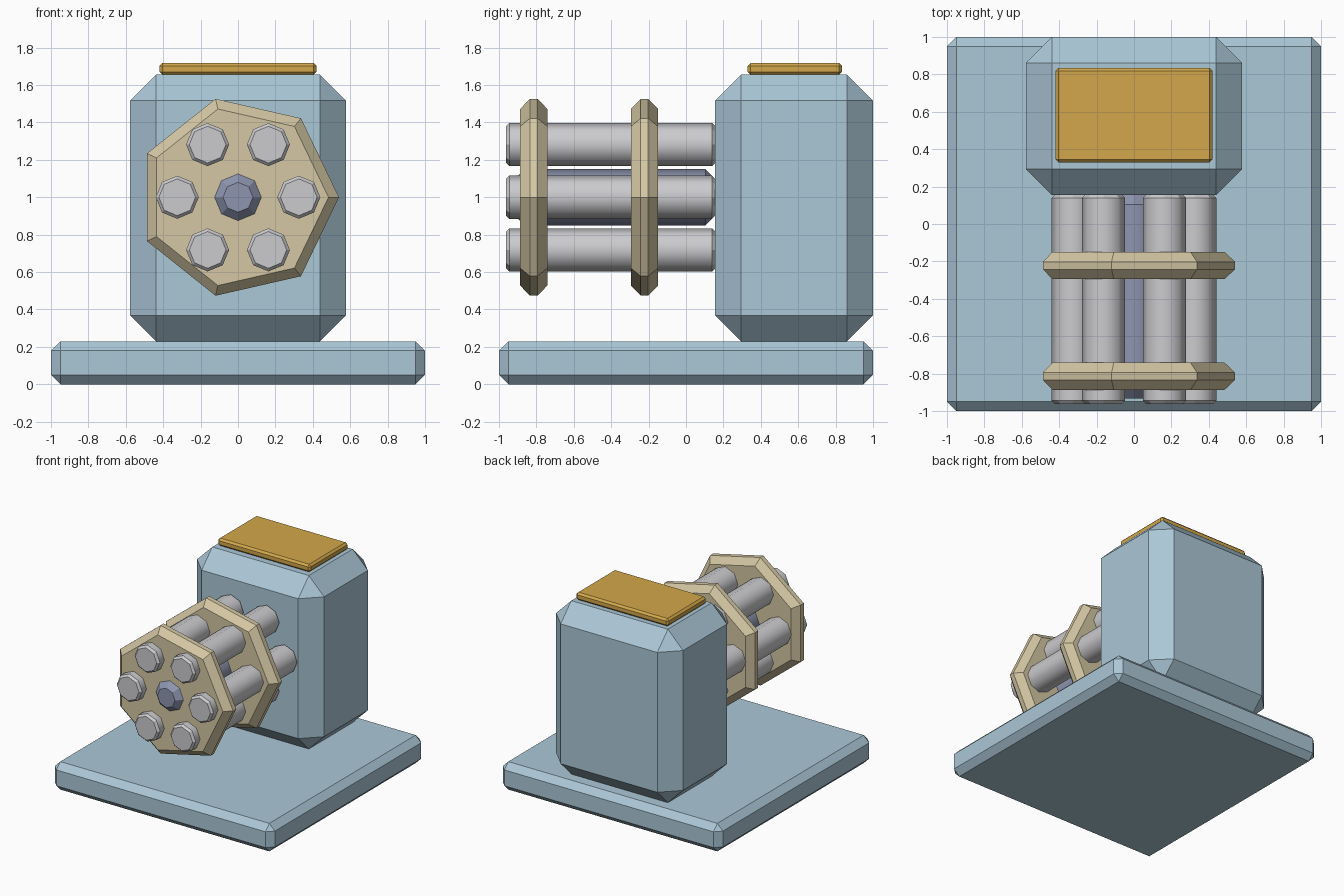
import bpy, bmesh, math

if "Cube" in bpy.data.objects:
    bpy.data.objects.remove(bpy.data.objects["Cube"])


def material(name, rgb):
    m = bpy.data.materials.new(name)
    m.diffuse_color = (*rgb, 1.0)
    m.use_nodes = True
    m.node_tree.nodes["Principled BSDF"].inputs["Base Color"].default_value = m.diffuse_color
    return m


BLUE = material("pale blue", (0.41, 0.575, 0.68))
TAN = material("tan", (0.66, 0.57, 0.37))
STEEL = material("light grey", (0.60, 0.60, 0.62))
SLATE = material("slate violet", (0.27, 0.30, 0.43))
GOLD = material("gold", (0.65, 0.39, 0.07))


def finish(bm, name, mat):
    bmesh.ops.recalc_face_normals(bm, faces=bm.faces)
    me = bpy.data.meshes.new(name)
    bm.to_mesh(me)
    bm.free()
    me.materials.append(mat)
    ob = bpy.data.objects.new(name, me)
    bpy.context.collection.objects.link(ob)
    return ob


def box(name, lo, hi, bevel, mat):
    """Box between two corners with one flat chamfer on every edge."""
    bm = bmesh.new()
    bmesh.ops.create_cube(bm, size=1.0)
    for v in bm.verts:
        v.co = [(a + b) / 2 + c * (b - a) for a, b, c in zip(lo, hi, v.co)]
    bmesh.ops.bevel(bm, geom=list(bm.edges), offset=bevel, segments=1,
                    profile=0.5, affect='EDGES')
    return finish(bm, name, mat)


def turned(name, cx, cz, sides, profile, mat, smooth=False):
    """Prism along y, built from (y, radius) rings, with a vertex on +x."""
    bm = bmesh.new()
    rings = []
    for y, r in profile:
        rings.append([bm.verts.new((cx + r * math.cos(math.tau * i / sides), y,
                                    cz + r * math.sin(math.tau * i / sides)))
                      for i in range(sides)])
    for k, (a, b) in enumerate(zip(rings, rings[1:])):
        straight = profile[k][1] == profile[k + 1][1]
        for i in range(sides):
            j = (i + 1) % sides
            f = bm.faces.new((a[i], a[j], b[j], b[i]))
            f.smooth = smooth and straight
    bm.faces.new(rings[0])
    bm.faces.new(rings[-1])
    return finish(bm, name, mat)


# base slab, rear housing and lid plate
box("base", (-1, -1, 0), (1, 1, 0.23), 0.05, BLUE)
box("housing", (-0.577, 0.155, 0.23), (0.577, 1.0, 1.655), 0.138, BLUE)
box("lid_plate", (-0.42, 0.33, 1.655), (0.42, 0.835, 1.718), 0.016, GOLD)

AXIS_Z = 1.01 - 0.01

# central spindle with tapered ends
turned("spindle", 0, AXIS_Z, 8,
       [(-0.932, 0.08), (-0.862, 0.15), (0.105, 0.15), (0.175, 0.08)],
       SLATE, smooth=True)

# six tubes in a ring
for n in range(6):
    a = math.tau * n / 6
    turned(f"tube_{n + 1}", 0.325 * math.cos(a), AXIS_Z + 0.325 * math.sin(a), 8,
           [(-0.962, 0.098), (-0.945, 0.115), (0.14, 0.115), (0.157, 0.098)],
           STEEL, smooth=True)

# two seven-sided clamp plates with chamfered rims
for name, y in (("front_clamp", -0.814), ("rear_clamp", -0.222)):
    turned(name, 0, AXIS_Z, 7,
           [(y - 0.073, 0.484), (y - 0.02, 0.54), (y + 0.02, 0.54), (y + 0.073, 0.484)],
           TAN)
